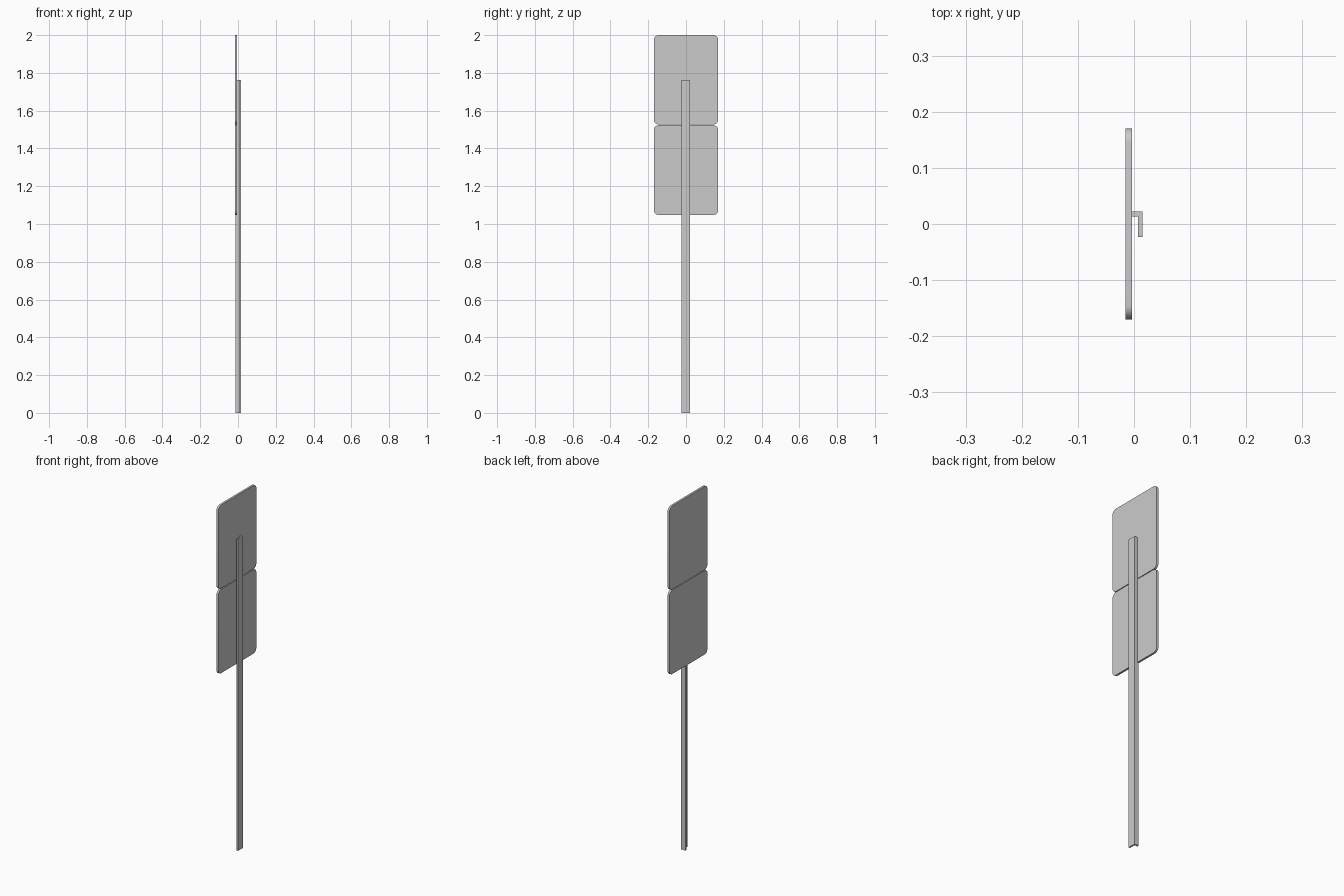
import bpy
import bmesh
import math
from mathutils import Vector

cube = bpy.data.objects.get("Cube")
if cube:
    bpy.data.objects.remove(cube, do_unlink=True)

# One plain grey for the whole sign
grey = bpy.data.materials.new("plain_grey")
grey.use_nodes = True
grey.diffuse_color = (0.6, 0.6, 0.6, 1)
grey.node_tree.nodes["Principled BSDF"].inputs["Base Color"].default_value = (0.6, 0.6, 0.6, 1)


def extrude_profile(name, points, direction):
    """Extrude a closed outline into a solid object."""
    bm = bmesh.new()
    face = bm.faces.new([bm.verts.new(p) for p in points])
    moved = bmesh.ops.extrude_face_region(bm, geom=[face])["geom"]
    bmesh.ops.translate(bm, vec=Vector(direction),
                        verts=[v for v in moved if isinstance(v, bmesh.types.BMVert)])
    bmesh.ops.recalc_face_normals(bm, faces=bm.faces[:])
    mesh = bpy.data.meshes.new(name)
    bm.to_mesh(mesh)
    bm.free()
    mesh.materials.append(grey)
    obj = bpy.data.objects.new(name, mesh)
    bpy.context.collection.objects.link(obj)
    bpy.ops.object.select_all(action='DESELECT')
    obj.select_set(True)
    bpy.context.view_layer.objects.active = obj
    bpy.ops.object.shade_smooth_by_angle(angle=math.radians(30))
    return obj


def rounded_outline(half_width, bottom, top, radius, x, steps=8):
    """Rounded rectangle in the YZ plane."""
    corners = [(1, top - radius), (-1, top - radius),
               (-1, bottom + radius), (1, bottom + radius)]
    points = []
    for i, (side, z) in enumerate(corners):
        for s in range(steps + 1):
            a = math.pi / 2 * (i + s / steps)
            points.append((x, side * (half_width - radius) + radius * math.cos(a),
                           z + radius * math.sin(a)))
    return points


# Two rounded sign panels, one above the other
BACK, FACE = -0.0155, -0.004
for name, bottom, top in (("lower_panel", 1.048, 1.523), ("upper_panel", 1.527, 2.0)):
    extrude_profile(name, rounded_outline(0.17, bottom, top, 0.025, BACK),
                    (FACE - BACK, 0, 0))

# Angle-iron post, its short leg let into the panels
outline = [(-0.012, 0.022), (0.0155, 0.022), (0.0155, -0.023),
           (0.007, -0.023), (0.007, 0.013), (-0.012, 0.013)]
extrude_profile("angle_post", [(x, y, 0) for x, y in outline], (0, 0, 1.762))
